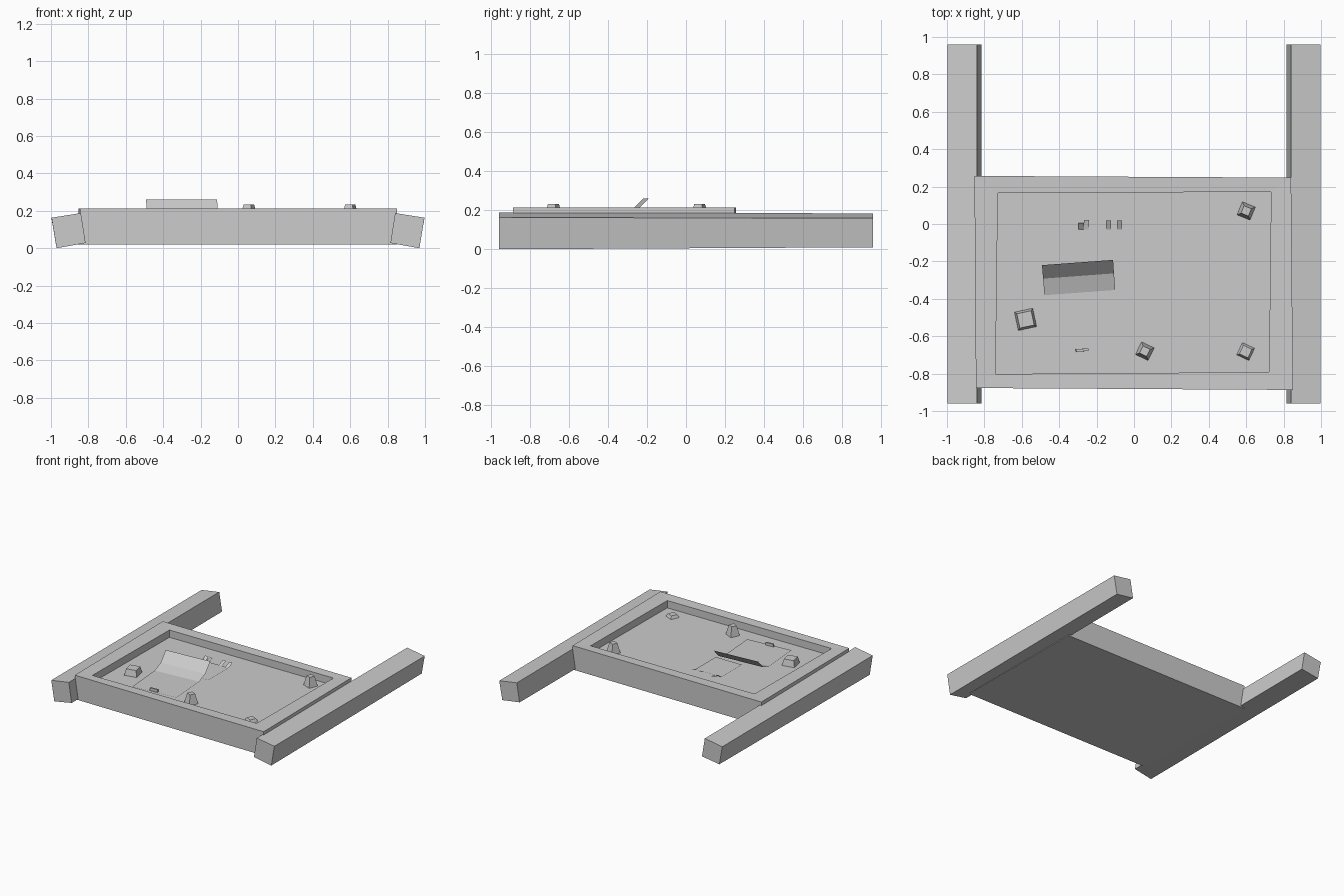
import bpy, math
from mathutils import Matrix, Vector

if "Cube" in bpy.data.objects:
    bpy.data.objects.remove(bpy.data.objects["Cube"])

FLOOR = 0.155


def make(name, verts, faces):
    me = bpy.data.meshes.new(name)
    me.from_pydata(verts, [], faces)
    me.update()
    ob = bpy.data.objects.new(name, me)
    bpy.context.collection.objects.link(ob)
    return ob


def stack(name, rings):
    """Closed solid skinned through rings of equal length (counter-clockwise)."""
    n = len(rings[0])
    verts = [v for r in rings for v in r]
    faces = [tuple(reversed(range(n)))]
    for k in range(len(rings) - 1):
        a, b = k * n, (k + 1) * n
        faces += [(a + i, a + (i + 1) % n, b + (i + 1) % n, b + i) for i in range(n)]
    last = (len(rings) - 1) * n
    faces.append(tuple(last + i for i in range(n)))
    return make(name, verts, faces)


def at(points, z):
    return [(x, y, z) for x, y in points]


def block(name, x, y, base, top, z0, z1, angle, depth=1.0):
    """Tapered four-sided block, turned about z."""
    rot = Matrix.Rotation(math.radians(angle), 3, 'Z')
    def ring(s, z):
        h = s / 2
        corners = [(-h, -h * depth), (h, -h * depth), (h, h * depth), (-h, h * depth)]
        return [tuple(rot @ Vector((a, b, 0)) + Vector((x, y, z))) for a, b in corners]
    return stack(name, [ring(base, z0), ring(top, z1)])


# Board with a raised rim and recessed floor, slightly out of square
outer = [(-0.845, -0.877), (0.85, -0.887), (0.84, 0.248), (-0.853, 0.257)]
inner = [(-0.74, -0.802), (0.722, -0.792), (0.733, 0.172), (-0.728, 0.165)]
stack("board_tray", [at(outer, 0.02), at(outer, 0.213),
                     at(inner, 0.211), at(inner, FLOOR - 0.003)])

# Tilted side beams
section = [(0.97, 0.005), (0.997, 0.163), (0.84, 0.188), (0.815, 0.028)]
for side, name in ((-1, "left_beam"), (1, "right_beam")):
    pts = section if side > 0 else [(-x, z) for x, z in reversed(section)]
    front = [(x, -0.96, z if z > 0.02 else 0) for x, z in pts]
    back = [(x, 0.96, z - 0.004 if z > 0.1 else z + 0.005) for x, z in pts]
    stack(name, [back, front])

# Flat sheets lying in the tray
def sheet(name, x0, y0, x1, y1, z):
    return make(name, at([(x0, y0), (x1, y0), (x1, y1), (x0, y1)], z), [(0, 1, 2, 3)])

sheet("large_sheet", 0.03, -0.72, 0.64, 0.10, FLOOR)
sheet("small_sheet", -0.64, -0.27, -0.35, 0.112, FLOOR)

# Torn sheet with tabs lifting off its upper edge
sheet("torn_sheet", -0.297, -0.29, -0.063, -0.03, FLOOR + 0.002)
for i, (x0, x1, y, lift) in enumerate([(-0.297, -0.266, 0.005, 0.025),
                                       (-0.266, -0.24, 0.022, 0.012),
                                       (-0.15, -0.122, 0.02, 0.022),
                                       (-0.092, -0.063, 0.02, 0.022)]):
    z = FLOOR + 0.002
    make(f"torn_tab_{i + 1}", [(x0, -0.03, z), (x1, -0.03, z),
                               (x1, y, z + lift), (x0, y, z + lift)], [(0, 1, 2, 3)])

# Curled sheet: t runs from the near edge to the lifted far edge
verts = []
for t, z in [(0, 0.159), (0.665, 0.159), (0.85, 0.187), (1, 0.26)]:
    verts += [(-0.452 - 0.04 * t, -0.70 + 0.48 * t, z),
              (-0.078 - 0.034 * t, -0.672 + 0.48 * t, z)]
make("curled_sheet", verts, [(k, k + 1, k + 3, k + 2) for k in (0, 2, 4)])

# Clip on the near edge of the curled sheet
block("sheet_clip", -0.277, -0.674, 0.07, 0.066, FLOOR, 0.18, 4, 0.2)

# Pins at the sheet corners and the loose block
block("pin_back", 0.6, 0.07, 0.075, 0.042, FLOOR, 0.233, -22)
block("pin_front", 0.058, -0.68, 0.075, 0.042, FLOOR, 0.233, -26)
block("pin_low", 0.597, -0.682, 0.072, 0.05, FLOOR, 0.178, -25)
block("loose_block", -0.58, -0.51, 0.1, 0.078, FLOOR, 0.205, 12)
